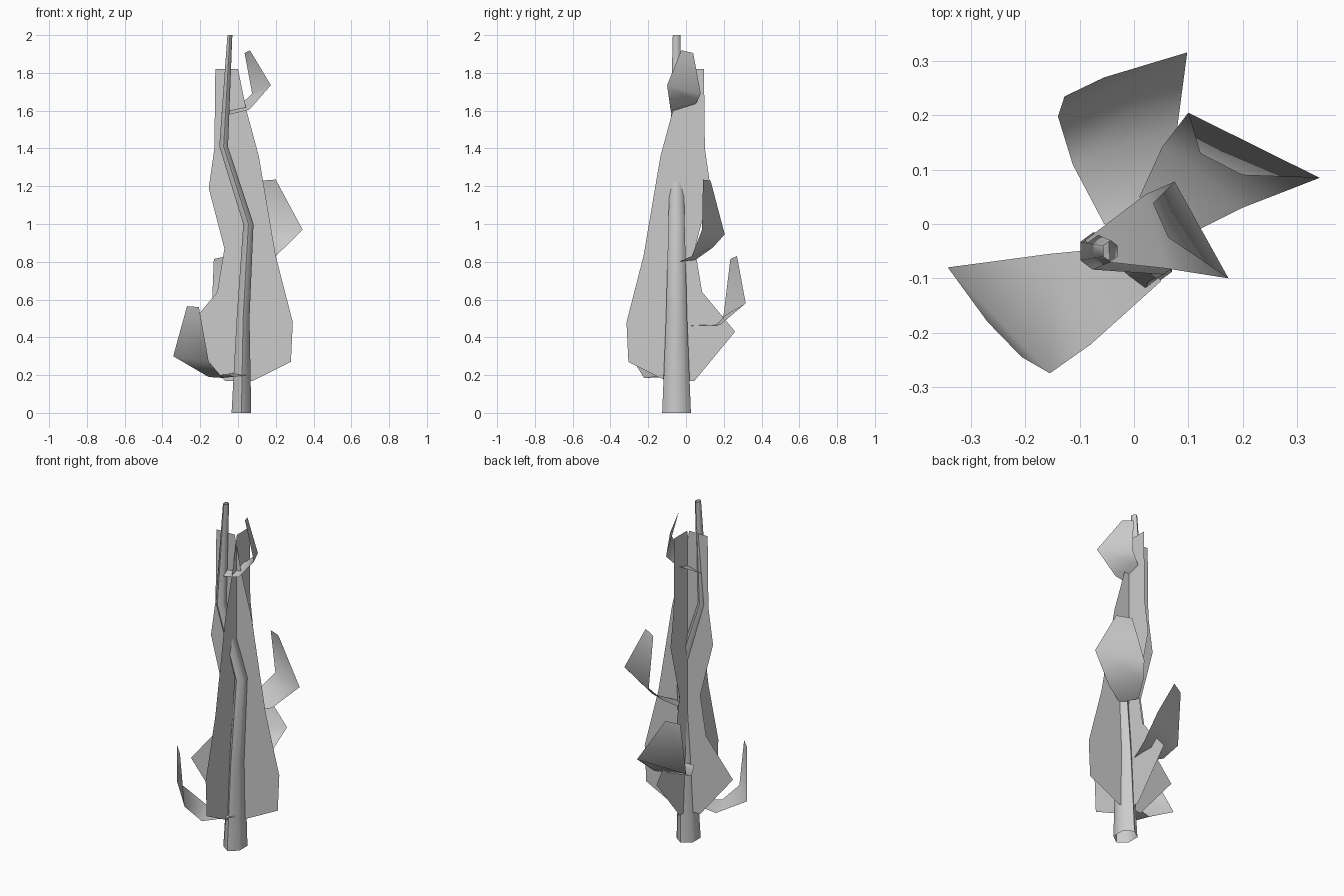
import bpy, math

if "Cube" in bpy.data.objects:
    bpy.data.objects.remove(bpy.data.objects["Cube"])


def make_object(name, verts, faces, angle=60):
    mesh = bpy.data.meshes.new(name)
    mesh.from_pydata(verts, [], faces)
    mesh.update()
    obj = bpy.data.objects.new(name, mesh)
    bpy.context.collection.objects.link(obj)
    bpy.ops.object.select_all(action='DESELECT')
    obj.select_set(True)
    bpy.context.view_layer.objects.active = obj
    bpy.ops.object.shade_smooth_by_angle(angle=math.radians(angle))
    return obj


# Crooked six-sided trunk, open at both ends: (x, z, half width, half depth)
SIDES = 6
rings = [(.018, 0, .052, .076), (.027, .5, .034, .056), (.055, 1.0, .027, .043),
         (-.076, 1.41, .023, .034), (-.043, 2.0, .013, .02)]
verts, faces = [], []
for x, z, hw, hd in rings:
    for i in range(SIDES):
        a = 2 * math.pi * i / SIDES
        verts.append((x + hw / .866 * math.sin(a), -.05 + hd * math.cos(a), z))
for r in range(len(rings) - 1):
    for i in range(SIDES):
        j = (i + 1) % SIDES
        b, t = r * SIDES, (r + 1) * SIDES
        faces.append((b + j, b + i, t + i, t + j))
make_object("trunk", verts, faces)

# Two crossed foliage cards sharing one outline
outline = [(.08, .17), (.28, .27), (.29, .48), (.2, .83), (.11, 1.36), (.045, 1.6),
           (.0, 1.82), (-.12, 1.82), (-.125, 1.4), (-.155, 1.19), (-.072, .87),
           (-.11, .64), (-.285, .43), (-.07, .17)]
face = [tuple(range(len(outline)))]
make_object("foliage_card_wide", [(u, -.03, z) for u, z in outline], face)
make_object("foliage_card_deep", [(.01, -.025 - u, z) for u, z in outline], face)


# Bent branch leaves: pairs of points from the stem to the tip
def leaf(name, pairs):
    pts = [p for pair in pairs for p in pair]
    quads = [(2 * k, 2 * k + 1, 2 * k + 3, 2 * k + 2) for k in range(len(pairs) - 1)]
    make_object(name, pts, quads, 80)


leaf("low_left_leaf", [((-.0, -.04, .215), (.05, -.105, .2)),
                       ((-.155, -.055, .19), (-.08, -.222, .185)),
                       ((-.343, -.08, .3), (-.155, -.275, .27)),
                       ((-.27, -.18, .565), (-.207, -.245, .56))])
leaf("back_leaf", [((-.055, 0, .465), (.0, -.01, .46)),
                   ((-.113, .11, .46), (.08, .18, .465)),
                   ((-.14, .198, .51), (.098, .316, .58)),
                   ((-.128, .235, .815), (-.055, .27, .83))])
leaf("right_leaf", [((.01, .05, .81), (.07, -.035, .8)),
                    ((.052, .142, .875), (.2, .03, .83)),
                    ((.1, .205, .945), (.342, .085, .97)),
                    ((.122, .13, 1.23), (.2, .09, 1.235))])
leaf("top_leaf", [((-.09, -.03, 1.59), (-.05, -.07, 1.578)),
                  ((.022, .055, 1.64), (.06, -.082, 1.605)),
                  ((.075, .078, 1.69), (.174, -.1, 1.735)),
                  ((.035, .038, 1.905), (.063, -.025, 1.92))])
